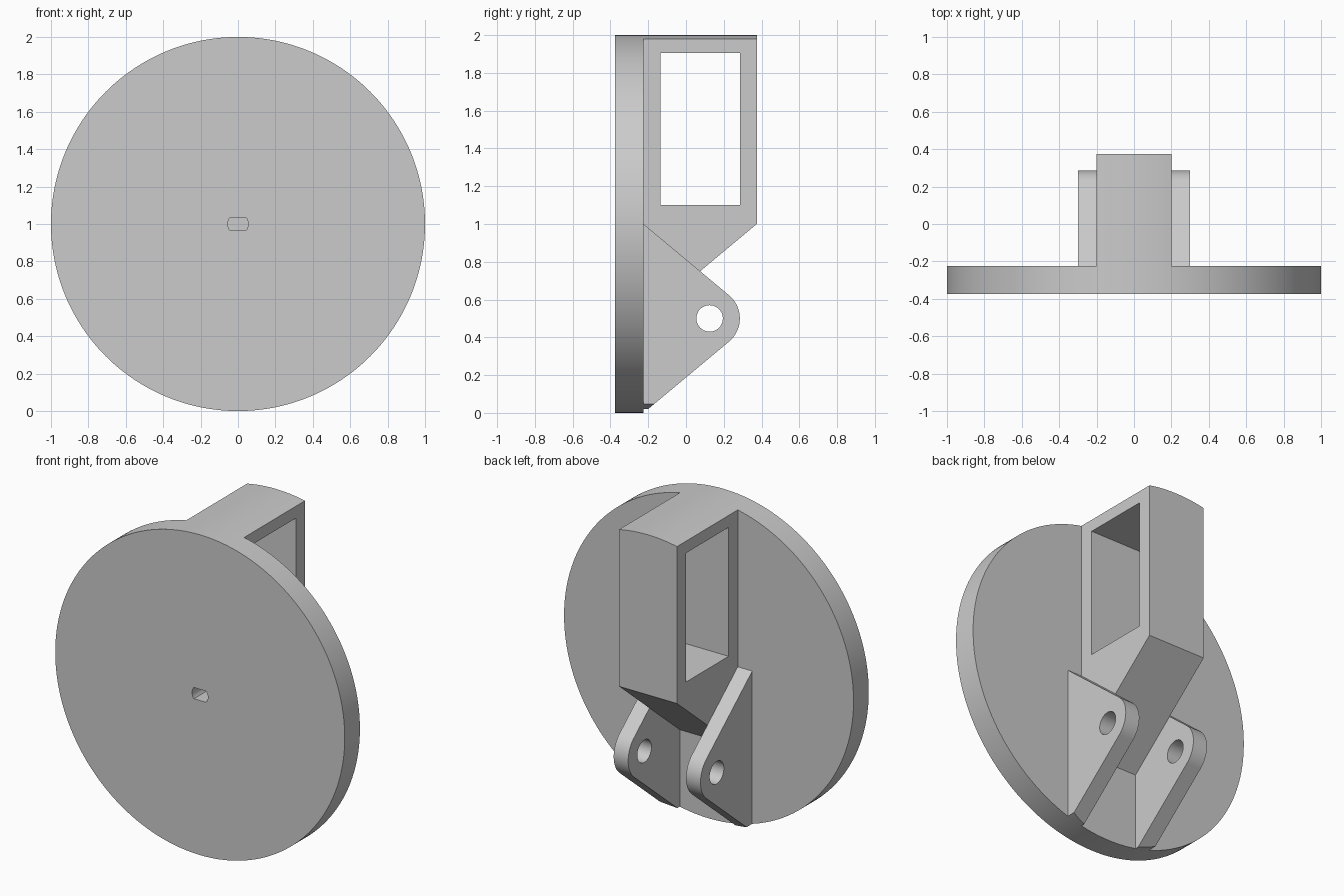
import bpy, bmesh
from math import sin, cos, pi, atan2, acos, hypot, radians, asin
from mathutils import Vector

cube = bpy.data.objects.get("Cube")
if cube:
    bpy.data.objects.remove(cube, do_unlink=True)

grey = bpy.data.materials.new("plain grey")
grey.use_nodes = True
colour = (0.6, 0.6, 0.6, 1)
grey.diffuse_color = colour
grey.node_tree.nodes["Principled BSDF"].inputs["Base Color"].default_value = colour

RADIUS, FRONT, BACK, MID = 1.0, -0.375, -0.225, 1.0


def arc(cx, cy, r, start, end, n):
    """Points along an arc, both ends included."""
    return [(cx + r * cos(start + (end - start) * i / n),
             cy + r * sin(start + (end - start) * i / n)) for i in range(n + 1)]


def circle(cx, cy, r, n):
    return arc(cx, cy, r, 0, 2 * pi, n)[:-1]


def prism(name, profile, axis, low, high):
    """Extrude a profile along x (profile in y, z) or along y (profile in x, z)."""
    place = (lambda p, d: (d, p[0], p[1])) if axis == "x" else (lambda p, d: (p[0], d, p[1]))
    bm = bmesh.new()
    face = bm.faces.new([bm.verts.new(place(p, low)) for p in profile])
    out = bmesh.ops.extrude_face_region(bm, geom=[face])
    moved = [v for v in out["geom"] if isinstance(v, bmesh.types.BMVert)]
    bmesh.ops.translate(bm, verts=moved, vec=Vector(place((0, 0), high - low)))
    bmesh.ops.recalc_face_normals(bm, faces=bm.faces)
    mesh = bpy.data.meshes.new(name)
    bm.to_mesh(mesh)
    bm.free()
    mesh.materials.append(grey)
    obj = bpy.data.objects.new(name, mesh)
    bpy.context.collection.objects.link(obj)
    return obj


def select(obj):
    bpy.ops.object.select_all(action="DESELECT")
    obj.select_set(True)
    bpy.context.view_layer.objects.active = obj


def combine(obj, tool, operation):
    """Apply a boolean and discard the helper."""
    mod = obj.modifiers.new("shape", "BOOLEAN")
    mod.operation, mod.object, mod.solver = operation, tool, "EXACT"
    select(obj)
    bpy.ops.object.modifier_apply(modifier=mod.name)
    bpy.data.objects.remove(tool, do_unlink=True)


def trim_to_disc(obj):
    combine(obj, prism("trim", circle(0, MID, RADIUS, 192), "y", -1, 1), "INTERSECT")


# Round plate with a flat-sided shaft slot
plate = prism("round_plate", circle(0, MID, RADIUS, 192), "y", FRONT, BACK)
flat = asin(0.035 / 0.055)
slot = (arc(0, MID, 0.055, -flat, flat, 10)
        + arc(0, MID, 0.055, pi - flat, pi + flat, 10))
combine(plate, prism("slot", slot, "y", -1, 1), "DIFFERENCE")

# Box housing with a sloped underside and a window right through
housing = prism("box_housing", [(BACK, 0.5), (0.375, 1.0), (0.375, 2.1), (BACK, 2.1)],
                "x", -0.2, 0.2)
window = [(-0.135, 1.1), (0.285, 1.1), (0.285, 1.905), (-0.135, 1.905)]
combine(housing, prism("window", window, "x", -1, 1), "DIFFERENCE")
trim_to_disc(housing)

# Rounded lugs, tapering by tangents to a pin hole
pin_y, pin_z, lug_r = 0.125, 0.5, 0.16
dy, dz = BACK - pin_y, 1.0 - pin_z
tangent = atan2(dz, dy) - acos(lug_r / hypot(dy, dz))
lug_profile = [(BACK, 0), *arc(pin_y, pin_z, lug_r, -tangent, tangent, 32), (BACK, 1.0)]
lugs = []
for side, low in (("left", 0.2), ("right", -0.3)):
    lug = prism(side + "_lug", lug_profile, "x", low, low + 0.1)
    combine(lug, prism("pin_hole", circle(pin_y, pin_z, 0.07, 48), "x", -1, 1), "DIFFERENCE")
    trim_to_disc(lug)
    lugs.append(lug)

for part in (plate, housing, *lugs):
    select(part)
    bpy.ops.object.shade_smooth_by_angle(angle=radians(30))
